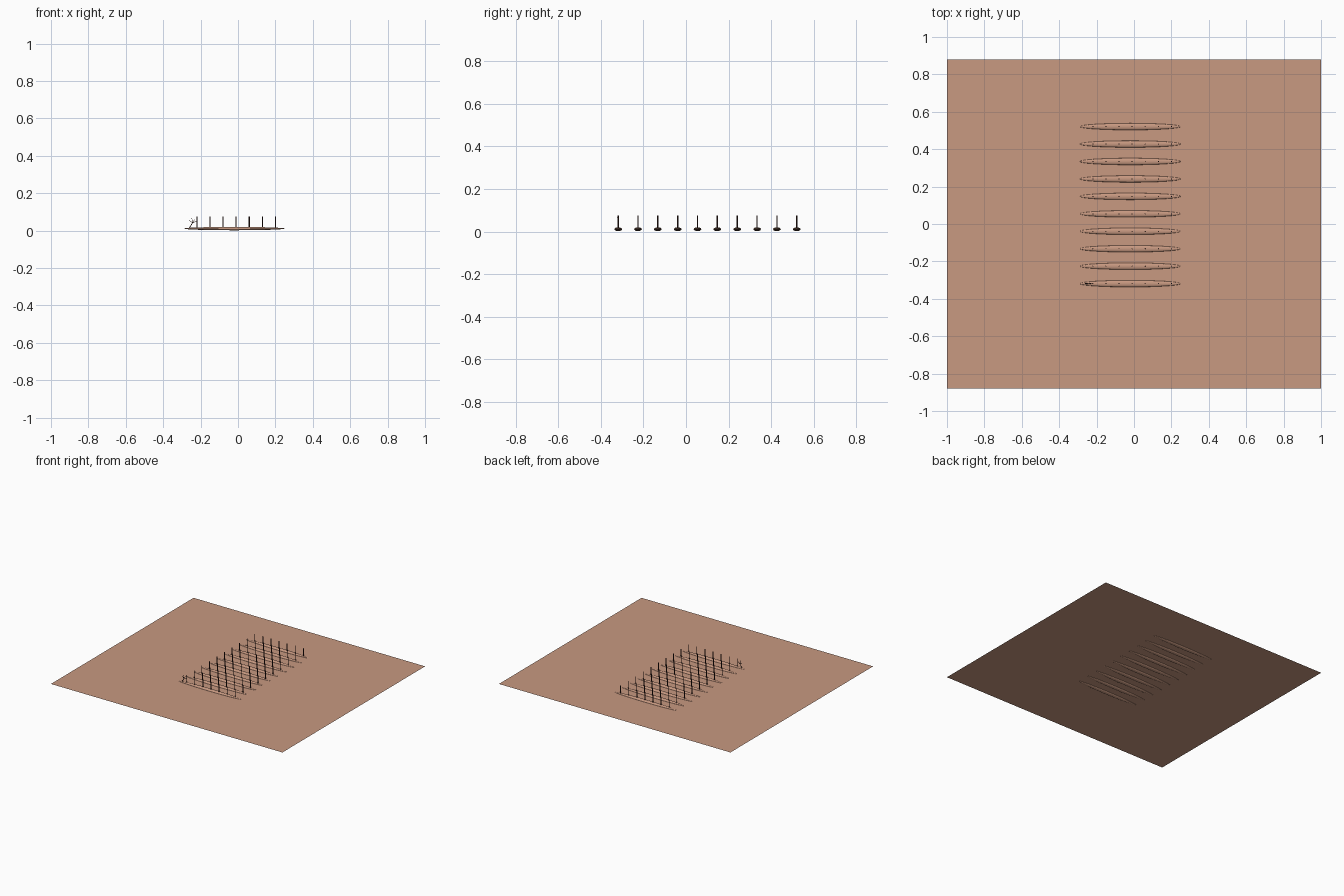
import bpy
from mathutils import Vector

cube = bpy.data.objects.get("Cube")
if cube:
    bpy.data.objects.remove(cube)

ROWS, STAKES = 10, 7
ROW_Y, ROW_STEP = -0.319, 0.0933
STAKE_X, STAKE_STEP = -0.22, 0.07
SOIL_Z = 0.011


def material(name, rgb):
    mat = bpy.data.materials.new(name)
    mat.use_nodes = True
    mat.diffuse_color = (*rgb, 1)
    mat.node_tree.nodes["Principled BSDF"].inputs["Base Color"].default_value = (*rgb, 1)
    return mat


soil = material("clay soil", (0.58, 0.32, 0.22))
wood = material("dark wood", (0.045, 0.015, 0.012))
bark = material("vine bark", (0.07, 0.03, 0.02))


def finish(name, mat):
    obj = bpy.context.object
    obj.name = name
    obj.data.materials.append(mat)
    return obj


def rod(name, start, end, radius, mat, sides=8):
    start, end = Vector(start), Vector(end)
    axis = end - start
    bpy.ops.mesh.primitive_cylinder_add(vertices=sides, radius=radius, depth=axis.length,
                                        location=(start + end) / 2)
    obj = finish(name, mat)
    obj.rotation_euler = axis.to_track_quat("Z", "Y").to_euler()
    bpy.ops.object.shade_smooth_by_angle()
    return obj


# Flat field
bpy.ops.mesh.primitive_plane_add(size=2, location=(0, 0, SOIL_Z))
finish("field", soil).scale = (1, 0.88, 1)

# Raised planting rows, each with a line of stakes
for row in range(ROWS):
    y = ROW_Y + row * ROW_STEP
    bpy.ops.mesh.primitive_uv_sphere_add(segments=32, ring_count=16, location=(-0.02, y, SOIL_Z))
    finish(f"planting_row_{row + 1}", soil).scale = (0.27, 0.018, 0.009)
    bpy.ops.object.shade_smooth()
    for n in range(STAKES):
        x = STAKE_X + n * STAKE_STEP
        rod(f"stake_{row + 1}_{n + 1}", (x, y, SOIL_Z), (x, y, 0.075), 0.003, wood)

# Small bare vine at the end of the first row
base, fork = (-0.262, ROW_Y, SOIL_Z), (-0.243, ROW_Y, 0.042)
rod("vine_trunk", base, fork, 0.002, bark, 6)
for n, (dx, dy, dz) in enumerate([(-0.018, 0.003, 0.012), (-0.004, -0.003, 0.026),
                                  (0.012, 0.003, 0.018), (0.024, -0.002, 0.01)]):
    tip = Vector(fork) + Vector((dx, dy, dz))
    rod(f"vine_branch_{n + 1}", fork, tip, 0.0014, bark, 6)
